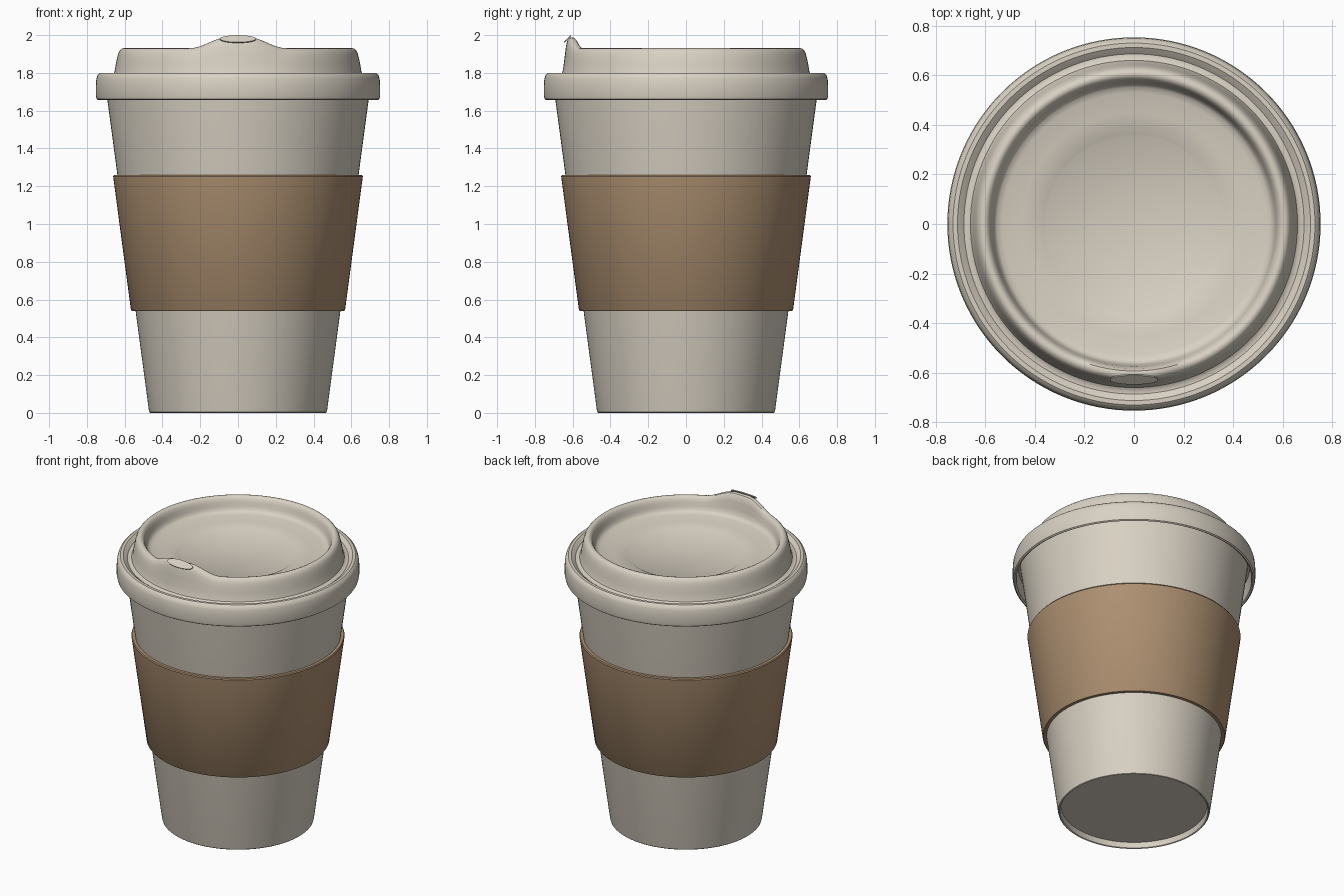
import bpy, bmesh, math
from mathutils import Matrix

if "Cube" in bpy.data.objects:
    bpy.data.objects.remove(bpy.data.objects["Cube"])

SEGMENTS = 128


def material(name, color):
    m = bpy.data.materials.new(name)
    m.diffuse_color = (*color, 1)
    m.use_nodes = True
    m.node_tree.nodes["Principled BSDF"].inputs["Base Color"].default_value = m.diffuse_color
    return m


stone = material("warm_stone", (0.69, 0.635, 0.545))
tan = material("tan_cardboard", (0.42, 0.28, 0.165))


def finish(bm, name, mat, angle=35):
    mesh = bpy.data.meshes.new(name)
    bm.to_mesh(mesh)
    bm.free()
    obj = bpy.data.objects.new(name, mesh)
    bpy.context.collection.objects.link(obj)
    mesh.materials.append(mat)
    bpy.ops.object.select_all(action='DESELECT')
    obj.select_set(True)
    bpy.context.view_layer.objects.active = obj
    bpy.ops.object.shade_smooth_by_angle(angle=math.radians(angle))
    return obj


def lathe(profile, closed=False):
    """Revolve (radius, height) points, ordered so that faces point outward."""
    bm = bmesh.new()
    rings = []
    for r, z in profile:
        if r == 0:
            rings.append([bm.verts.new((0, 0, z))] * SEGMENTS)
        else:
            rings.append([bm.verts.new((r * math.cos(a), r * math.sin(a), z))
                          for a in (math.tau * i / SEGMENTS for i in range(SEGMENTS))])
    pairs = list(zip(rings, rings[1:]))
    if closed:
        pairs.append((rings[-1], rings[0]))
    for low, high in pairs:
        for i in range(SEGMENTS):
            j = (i + 1) % SEGMENTS
            corners = list(dict.fromkeys((low[i], low[j], high[j], high[i])))
            bm.faces.new(corners)
    return bm


def smoothstep(t):
    t = max(0, min(1, t))
    return t * t * (3 - 2 * t)


# Tapered cup with a recessed base
cup = [(0, 0.04), (0.452, 0.04), (0.458, 0.004), (0.464, 0.0), (0.469, 0.004),
       (0.472, 0.015), (0.692, 1.66), (0.706, 1.765)]
finish(lathe(cup), "cup", stone)

# Cardboard sleeve
sleeve = [(0.535, 0.54), (0.562, 0.54), (0.567, 0.546), (0.661, 1.252),
          (0.657, 1.259), (0.63, 1.259)]
finish(lathe(sleeve, closed=True), "sleeve", tan)

# Lid: overhanging rim, groove, raised wall and dished floor
lid = [(0.69, 1.75), (0.718, 1.75), (0.73, 1.662), (0.74, 1.656), (0.749, 1.662),
       (0.753, 1.68), (0.753, 1.73), (0.75, 1.768), (0.743, 1.79), (0.73, 1.80),
       (0.712, 1.80), (0.698, 1.79), (0.686, 1.78), (0.672, 1.78), (0.66, 1.788),
       (0.654, 1.805), (0.648, 1.84), (0.641, 1.875), (0.635, 1.90), (0.627, 1.918),
       (0.617, 1.928), (0.605, 1.931), (0.593, 1.927), (0.583, 1.915), (0.576, 1.895),
       (0.570, 1.87), (0.563, 1.85), (0.552, 1.839), (0.53, 1.833), (0.45, 1.822),
       (0.365, 1.812), (0.355, 1.806), (0, 1.806)]
bm = lathe(lid)
# Swell the front of the raised wall into a drinking spout
for v in bm.verts:
    if v.co.y < 0 and v.co.z > 1.82:
        across = 1 - smoothstep((abs(v.co.x) - 0.06) / 0.19)
        v.co.z += 0.057 * across * smoothstep((v.co.z - 1.84) / 0.085)
finish(bm, "lid", stone)

# Oval mouthpiece plate tilted toward the drinker
bm = bmesh.new()
bmesh.ops.create_cone(bm, cap_ends=True, segments=48, radius1=1, radius2=1, depth=0.006,
                      matrix=Matrix.Translation((0, -0.627, 1.979))
                      @ Matrix.Rotation(math.radians(45), 4, 'X')
                      @ Matrix.Diagonal((0.096, 0.026, 1, 1)))
finish(bm, "mouthpiece", stone)
